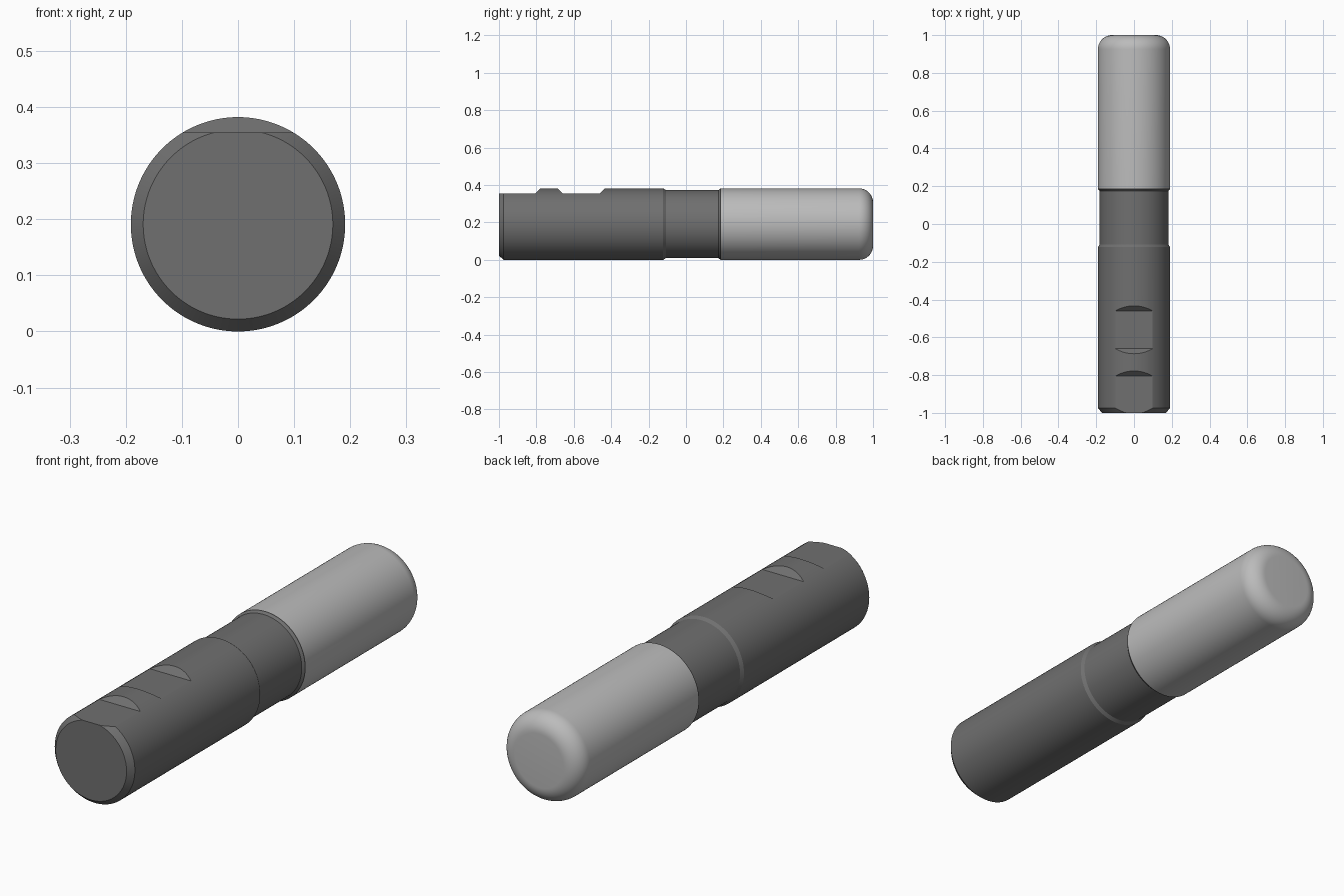
import bpy, bmesh, math

if "Cube" in bpy.data.objects:
    bpy.data.objects.remove(bpy.data.objects["Cube"])

R = 0.191      # main radius, also the height of the axis
SEG = 128


def material(name, v):
    m = bpy.data.materials.new(name)
    m.diffuse_color = (v, v, v, 1)
    m.use_nodes = True
    m.node_tree.nodes["Principled BSDF"].inputs["Base Color"].default_value = m.diffuse_color
    return m


def finish(name, bm, mat=None):
    bmesh.ops.recalc_face_normals(bm, faces=bm.faces[:])
    me = bpy.data.meshes.new(name)
    bm.to_mesh(me)
    bm.free()
    ob = bpy.data.objects.new(name, me)
    bpy.context.collection.objects.link(ob)
    if mat:
        me.materials.append(mat)
    return ob


def lathe(name, profile, mat, cap_start=True):
    """Turn (y, radius) points around the lengthwise axis."""
    bm = bmesh.new()
    rings = []
    for y, r in profile:
        rings.append([bm.verts.new((r * math.cos(a), y, R + r * math.sin(a)))
                      for a in (2 * math.pi * i / SEG for i in range(SEG))])
    for a, b in zip(rings, rings[1:]):
        for i in range(SEG):
            j = (i + 1) % SEG
            bm.faces.new((a[i], a[j], b[j], b[i]))
    if cap_start:
        bm.faces.new(rings[0])
    bm.faces.new(rings[-1])
    return finish(name, bm, mat)


def prism(name, outline):
    """Extrude a (y, z) outline across x."""
    bm = bmesh.new()
    sides = [[bm.verts.new((x, y, z)) for y, z in outline] for x in (-0.3, 0.3)]
    for s in sides:
        bm.faces.new(s)
    n = len(outline)
    for i in range(n):
        j = (i + 1) % n
        bm.faces.new((sides[0][i], sides[0][j], sides[1][j], sides[1][i]))
    ob = finish(name, bm)
    ob.hide_render = True
    return ob


def activate(ob):
    bpy.ops.object.select_all(action='DESELECT')
    ob.select_set(True)
    bpy.context.view_layer.objects.active = ob


# Dark shank with chamfered end and relieved neck
shank = lathe("shank", [(-1, 0.169), (-0.975, R), (-0.122, R), (-0.108, 0.182),
                        (0.174, 0.182), (0.184, R), (0.188, R)],
              material("dark_grey", 0.16))

# Two clamping flats with sloped ends
FLAT, TOP = 0.355, 0.455
cutters = [
    prism("end_flat_cutter", [(-1.1, FLAT), (-0.805, FLAT), (-0.705, TOP), (-1.1, TOP)]),
    prism("middle_flat_cutter", [(-0.66, FLAT), (-0.46, FLAT), (-0.36, TOP), (-0.76, TOP)]),
]
activate(shank)
for c in cutters:
    mod = shank.modifiers.new(c.name, 'BOOLEAN')
    mod.operation, mod.solver, mod.object = 'DIFFERENCE', 'EXACT', c
    bpy.ops.object.modifier_apply(modifier=mod.name)
for c in cutters:
    bpy.data.objects.remove(c)

# Light cutting end with rounded tip
C = 0.075
tip = [(1 - C + C * math.sin(t), R - C + C * math.cos(t))
       for t in (math.pi / 2 * i / 12 for i in range(13))]
head = lathe("cutting_head", [(0.188, R)] + tip, material("light_grey", 0.5), cap_start=False)

for ob in (shank, head):
    activate(ob)
    bpy.ops.object.shade_smooth_by_angle(angle=math.radians(25))
